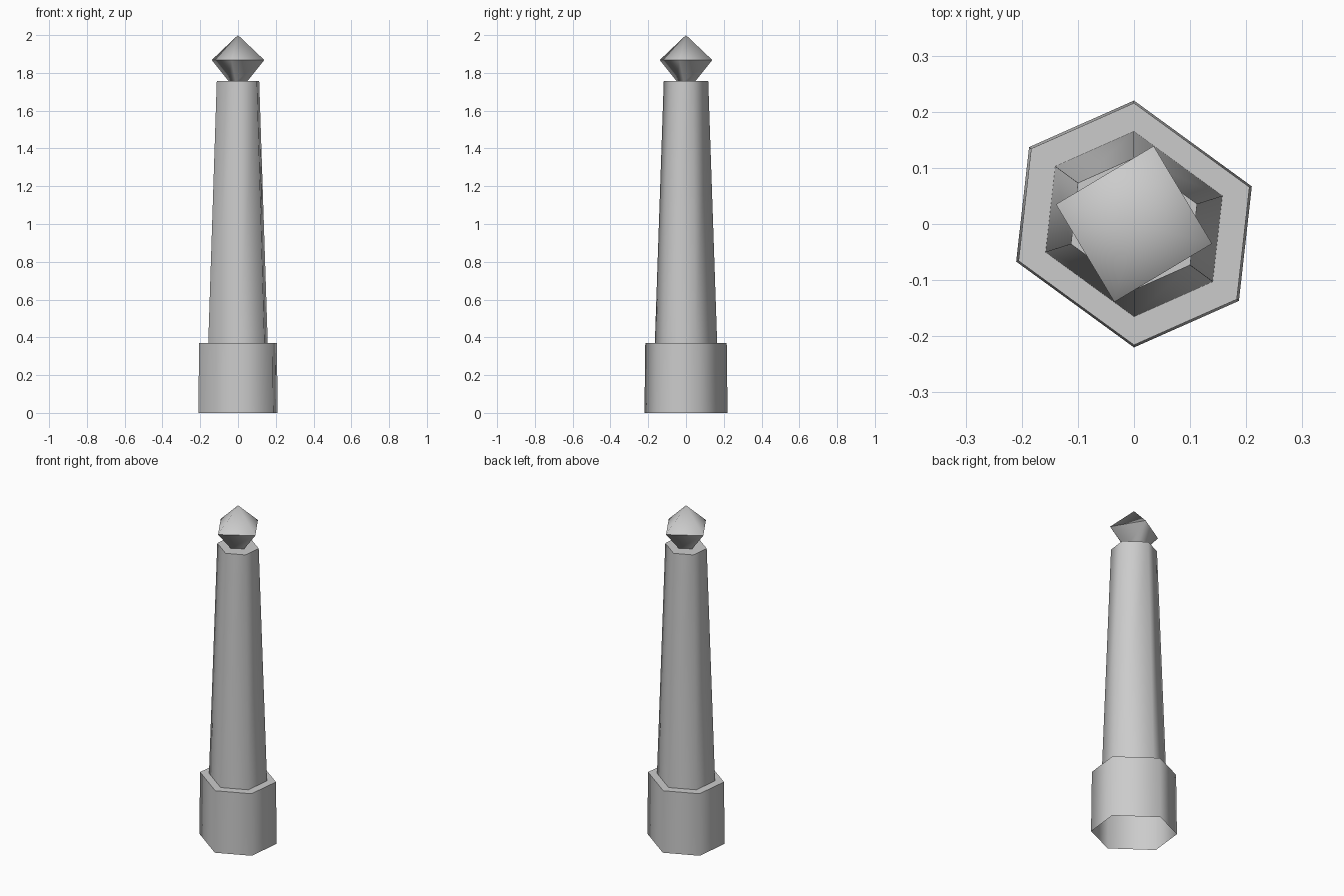
import bpy, bmesh
from mathutils import Vector

cube = bpy.data.objects.get("Cube")
if cube:
    bpy.data.objects.remove(cube)

stone = bpy.data.materials.new("pale_grey_stone")
stone.use_nodes = True
GREY = (0.6, 0.6, 0.6, 1)
stone.diffuse_color = GREY
stone.node_tree.nodes["Principled BSDF"].inputs["Base Color"].default_value = GREY

# Irregular hexagon outline, half of it mirrored through the centre
HALF = [(0, 0.22), (-0.187, 0.137), (-0.21, -0.067)]
HEXAGON = HALF + [(-x, -y) for x, y in HALF]
# Turned square outline of the finial
SQUARE = [(0.035, 0.139), (-0.139, 0.035), (-0.035, -0.139), (0.139, -0.035)]


def loft(name, outline, rings, tip=None, cap=False):
    """Stack scaled copies of an outline; sides are smooth, ring edges sharp."""
    bm = bmesh.new()
    n = len(outline)
    loops = [[bm.verts.new((x * s, y * s, z)) for x, y in outline] for s, z in rings]
    for low, high in zip(loops, loops[1:]):
        for i in range(n):
            j = (i + 1) % n
            bm.faces.new((low[i], low[j], high[j], high[i])).smooth = True
    if tip is not None:
        point = bm.verts.new((0, 0, tip))
        for i in range(n):
            bm.faces.new((loops[-1][i], loops[-1][(i + 1) % n], point)).smooth = True
    if cap:
        bm.faces.new(loops[-1])
    for ring in loops:
        for i in range(n):
            edge = bm.edges.get((ring[i], ring[(i + 1) % n]))
            edge.smooth = False
    mesh = bpy.data.meshes.new(name)
    bm.to_mesh(mesh)
    bm.free()
    mesh.materials.append(stone)
    obj = bpy.data.objects.new(name, mesh)
    bpy.context.collection.objects.link(obj)
    return obj


# Hollow foot with a flat ledge around the shaft
loft("base", HEXAGON, [(1, 0), (0.98, 0.37), (0.75, 0.37)])
# Tapering column, closed on top
loft("shaft", HEXAGON, [(0.75, 0.37), (0.535, 1.757)], cap=True)
# Pointed finial
loft("finial", SQUARE, [(0.36, 1.757), (1, 1.868)], tip=2.0)
